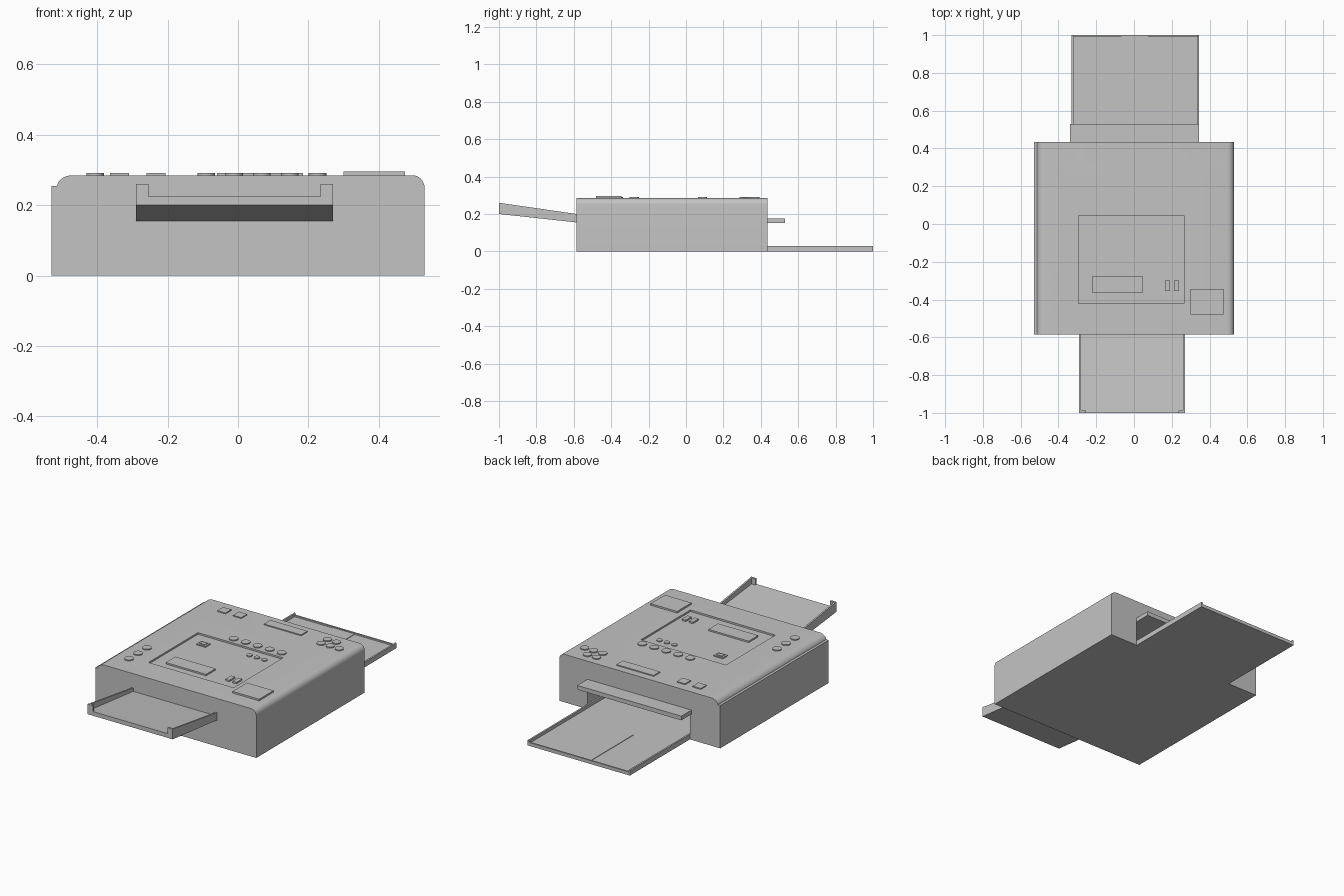
import bpy, bmesh, math
from mathutils import Vector

cube = bpy.data.objects.get("Cube")
if cube:
    bpy.data.objects.remove(cube, do_unlink=True)

GREY = (0.55, 0.55, 0.55, 1)
mat = bpy.data.materials.new("plain_grey")
mat.use_nodes = True
mat.diffuse_color = GREY
mat.node_tree.nodes["Principled BSDF"].inputs["Base Color"].default_value = GREY

TOP = 0.285       # top of the housing
PANEL = 0.275     # floor of the recessed control panel


def prism(name, points, place, start, end):
    """Extrude a 2D outline from start to end; place maps (u, v, depth) to xyz."""
    bm = bmesh.new()
    face = bm.faces.new([bm.verts.new(place(u, v, start)) for u, v in points])
    new = bmesh.ops.extrude_face_region(bm, geom=[face])["geom"]
    shift = Vector(place(0, 0, end)) - Vector(place(0, 0, start))
    bmesh.ops.translate(bm, vec=shift, verts=[g for g in new if isinstance(g, bmesh.types.BMVert)])
    bmesh.ops.recalc_face_normals(bm, faces=bm.faces)
    mesh = bpy.data.meshes.new(name)
    bm.to_mesh(mesh)
    bm.free()
    mesh.materials.append(mat)
    obj = bpy.data.objects.new(name, mesh)
    bpy.context.collection.objects.link(obj)
    return obj


def along_y(u, v, d):
    return (u, d, v)


def along_x(u, v, d):
    return (d, u, v)


def along_z(u, v, d):
    return (u, v, d)


def box(name, x0, x1, y0, y1, z0, z1):
    return prism(name, [(x0, y0), (x1, y0), (x1, y1), (x0, y1)], along_z, z0, z1)


def arc(cx, cz, rx, rz, a0, a1, steps=8):
    angles = [math.radians(a0 + (a1 - a0) * i / steps) for i in range(steps + 1)]
    return [(cx + rx * math.cos(a), cz + rz * math.sin(a)) for a in angles]


def round_button(name, x, y, r, base=TOP):
    return prism(name, arc(x, y, r, r, 0, 345, 23), along_z, base - 0.004, base + 0.006)


def smooth(obj):
    bpy.ops.object.select_all(action="DESELECT")
    obj.select_set(True)
    bpy.context.view_layer.objects.active = obj
    bpy.ops.object.shade_smooth_by_angle(angle=math.radians(30))


def cut(target, cutter):
    mod = target.modifiers.new("cut", "BOOLEAN")
    mod.operation = "DIFFERENCE"
    mod.solver = "EXACT"
    mod.object = cutter
    bpy.context.view_layer.objects.active = target
    bpy.ops.object.modifier_apply(modifier=mod.name)
    bpy.data.objects.remove(cutter, do_unlink=True)


# Housing: rounded top edges, small ledge on one side
outline = [(-0.53, 0), (0.53, 0)]
outline += arc(0.495, 0.25, 0.035, 0.035, 0, 90)
outline += arc(-0.47, 0.25, 0.045, 0.035, 90, 172)
outline += [(-0.53, 0.255)]
housing = prism("housing", outline, along_y, -0.585, 0.435)
cut(housing, box("panel_cutter", -0.295, 0.265, -0.42, 0.045, PANEL, 0.4))
cut(housing, box("rear_cutter", -0.33, 0.345, 0.09, 0.5, -0.1, 0.155))
smooth(housing)

# Rear paper tray and the flap over it
box("rear_tray_floor", -0.33, 0.345, 0.09, 1.0, 0, 0.012)
for side, x in (("right", -0.33), ("left", 0.335)):
    box("rear_tray_rim_" + side, x, x + 0.01, 0.09, 1.0, 0, 0.03)
box("rear_tray_lip", -0.33, 0.345, 0.99, 1.0, 0, 0.02)
box("rear_tray_guide", -0.065, 0.075, 0.585, 0.99, 0.01, 0.015)
box("rear_flap", -0.34, 0.345, 0.43, 0.53, 0.152, 0.177)

# Sloping front tray with side walls and end tabs
floor = [(-0.585, 0.155), (-0.585, 0.18), (-1.0, 0.225), (-1.0, 0.2)]
wall = [(-0.585, 0.155), (-0.585, 0.2), (-1.0, 0.26), (-1.0, 0.2)]
prism("front_tray_floor", floor, along_x, -0.29, 0.27)
for side, x in (("right", -0.29), ("left", 0.26)):
    prism("front_tray_wall_" + side, wall, along_x, x, x + 0.01)
for side, x in (("right", -0.29), ("left", 0.235)):
    box("front_tray_tab_" + side, x, x + 0.035, -1.0, -0.988, 0.21, 0.26)

# Raised plates on the top
box("corner_plate", 0.3, 0.475, -0.48, -0.345, TOP - 0.005, 0.295)
box("long_button", -0.06, 0.185, 0.33, 0.39, TOP - 0.005, 0.291)
for i, x in enumerate((-0.337, -0.233)):
    box(f"square_button_{i + 1}", x - 0.027, x + 0.027, 0.325, 0.38, TOP - 0.005, 0.291)

# Controls in the recessed panel
box("display", -0.22, 0.045, -0.365, -0.275, PANEL - 0.005, 0.284)
box("panel_square", -0.225, -0.165, -0.07, -0.025, PANEL - 0.005, 0.281)
box("panel_square_key", -0.213, -0.177, -0.06, -0.035, PANEL, 0.285)
for i, x in enumerate((0.178, 0.225)):
    box(f"panel_key_{i + 1}", x - 0.013, x + 0.013, -0.355, -0.3, PANEL - 0.005, 0.284)

# Round buttons
buttons = [(-0.09 + 0.079 * i, 0.088, 0.025, TOP) for i in range(5)]
buttons += [(-0.406, -0.445 + 0.084 * i, 0.025, TOP) for i in range(3)]
buttons += [(0.33 + 0.06 * i, 0.31, 0.024, TOP) for i in range(3)]
buttons += [(0.33 + 0.06 * i, 0.37, 0.024, TOP) for i in range(2)]
buttons += [(0.09 + 0.049 * i, -0.02, 0.016, PANEL) for i in range(3)]
for i, (x, y, r, base) in enumerate(buttons):
    smooth(round_button(f"round_button_{i + 1}", x, y, r, base))
